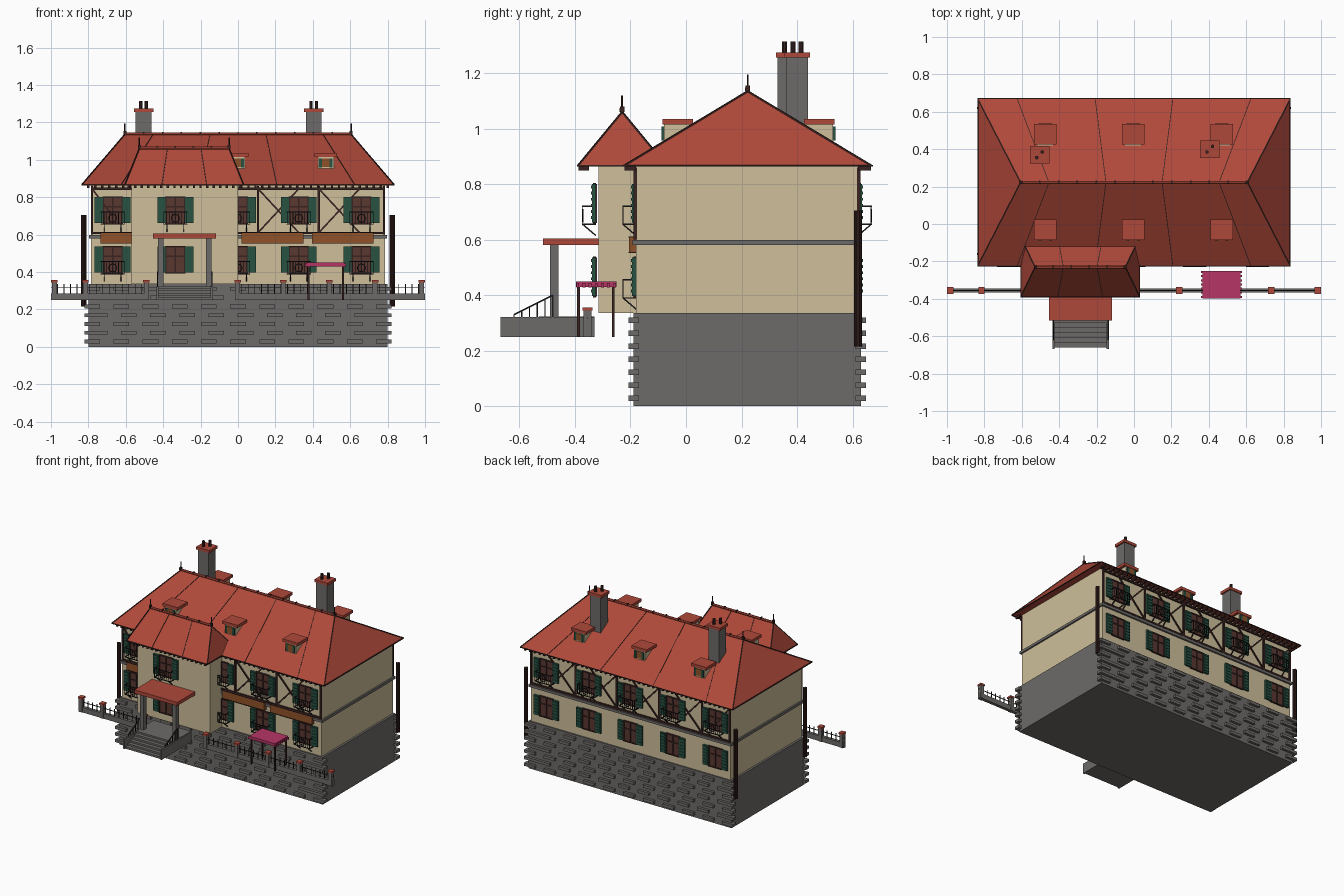
import bpy, bmesh, math
from mathutils import Vector, Matrix

if "Cube" in bpy.data.objects:
    bpy.data.objects.remove(bpy.data.objects["Cube"])

COLOURS = {
    "roof red": (0.43, 0.066, 0.042), "cream plaster": (0.62, 0.52, 0.33),
    "grey stone": (0.155, 0.147, 0.14), "dark timber": (0.04, 0.017, 0.015),
    "shutter green": (0.02, 0.085, 0.055), "window brown": (0.10, 0.038, 0.03),
    "orange wood": (0.28, 0.085, 0.022), "awning magenta": (0.47, 0.035, 0.13),
    "black iron": (0.012, 0.012, 0.013),
}
mats = {}
for label, rgb in COLOURS.items():
    m = bpy.data.materials.new(label)
    m.use_nodes = True
    m.diffuse_color = (*rgb, 1)
    m.node_tree.nodes["Principled BSDF"].inputs["Base Color"].default_value = (*rgb, 1)
    mats[label] = m
RED, CREAM, STONE, TIMBER, GREEN, BROWN, ORANGE, MAGENTA, IRON = COLOURS

# Each part gathers its pieces in one mesh
parts = {}


def part(name, mat):
    return parts.setdefault(name, (bmesh.new(), mat))[0]


def box(name, mat, x, y, z):
    """Box from three (low, high) ranges."""
    size = [abs(b - a) for a, b in (x, y, z)]
    mid = [(a + b) / 2 for a, b in (x, y, z)]
    bmesh.ops.create_cube(part(name, mat), matrix=Matrix.Translation(mid) @ Matrix.Diagonal((*size, 1)))


def bar(name, mat, p, q, w, sides=4):
    """Straight rod of width w from p to q."""
    p, q = Vector(p), Vector(q)
    turn = (q - p).to_track_quat('Z', 'Y').to_matrix().to_4x4()
    r = w / 2 / math.cos(math.pi / sides)
    bmesh.ops.create_cone(part(name, mat), cap_ends=True, segments=sides, radius1=r, radius2=r, depth=(q - p).length,
                          matrix=Matrix.Translation((p + q) / 2) @ turn @ Matrix.Rotation(math.pi / sides, 4, 'Z'))


def hip_roof(name, cx, half, y0, y1, z0, ridge_half, rz, seams):
    """Hipped roof with hip strips, seams, ridge tiles and end finials."""
    ry = (y0 + y1) / 2
    bm = part(name, RED)
    a, b, c, d = [bm.verts.new((cx + sx * half, y, z0)) for sx, y in ((-1, y0), (1, y0), (1, y1), (-1, y1))]
    l, r = [bm.verts.new((cx + sx * ridge_half, ry, rz)) for sx in (-1, 1)]
    for f in ((a, b, r, l), (b, c, r), (c, d, l, r), (d, a, l), (d, c, b, a)):
        bm.faces.new(f)
    trim = name + "_seams"
    for sx in (-1, 1):
        end = Vector((cx + sx * ridge_half, ry, rz))
        for y in (y0, y1):
            bar(trim, TIMBER, (cx + sx * half, y, z0), end, 0.006)
            for top, low in seams:
                bar(trim, TIMBER, (cx + sx * low, y, z0), (cx + sx * top, ry, rz), 0.004)
        bar(trim, TIMBER, (cx + sx * half, y0, z0), (cx + sx * half, y1, z0), 0.006)
        bar(name + "_finials", TIMBER, end, end + Vector((0, 0, 0.06)), 0.007, 6)
        box(name + "_finials", TIMBER, (end.x - .008, end.x + .008), (ry - .008, ry + .008), (rz, rz + .02))
    for y in (y0, y1):
        bar(trim, TIMBER, (cx - half, y, z0), (cx + half, y, z0), 0.006)
    bar(name + "_ridge", RED, (cx - ridge_half, ry, rz + .003), (cx + ridge_half, ry, rz + .003), 0.014, 6)
    n = round(ridge_half / 0.05)
    for i in range(n + 1):
        x = cx - ridge_half + 2 * ridge_half * i / n
        box(name + "_ridge_knobs", TIMBER, (x - .004, x + .004), (ry - .009, ry + .009), (rz, rz + .014))


def window(x, wall, s, z):
    """Shuttered window on a wall facing s in y, sill at z."""
    def out(a, b):
        return (wall + s * a, wall + s * b)
    h = z + 0.14
    box("window_panes", BROWN, (x - .05, x + .05), out(-.005, .006), (z, h))
    for dx in (-.05, 0, .05):
        box("window_frames", TIMBER, (x + dx - .004, x + dx + .004), out(0, .011), (z, h))
    for dz in (0, .09, .14):
        box("window_frames", TIMBER, (x - .054, x + .054), out(0, .01), (z + dz - .004, z + dz + .004))
    for sx in (-1, 1):
        c = x + sx * .074
        box("shutters", GREEN, (c - .022, c + .022), out(0, .014), (z + .002, h))
        for i in range(6):
            zz = z + .015 + i * .022
            box("shutters", GREEN, (c - .017, c + .017), out(0, .018), (zz, zz + .01))


def balcony(x, wall, s, z):
    """Iron window balcony with its floor at z."""
    w, o, t = .062, wall + s * .047, z + .065
    name = "balconies"
    for zz in (z, t):
        bar(name, IRON, (x - w, o, zz), (x + w, o, zz), .005)
        for sx in (-1, 1):
            bar(name, IRON, (x + sx * w, wall, zz), (x + sx * w, o, zz), .005)
    for i in range(9):
        bx = x - w + i * w / 4
        bar(name, IRON, (bx, o, z), (bx, o, t), .003)
    for i in range(8):
        a, b = [math.pi * (i + k) / 4 for k in (0, 1)]
        bar(name, IRON, (x + .022 * math.cos(a), o, z + .032 + .022 * math.sin(a)),
            (x + .022 * math.cos(b), o, z + .032 + .022 * math.sin(b)), .005)
    for sx in (-1, 1):
        bar(name, IRON, (x + sx * .045, wall, z - .04), (x + sx * .045, o, z), .005)


FRONT, BACK, BAY = -.18, .62, -.315
BAY_X = (-.57, 0)

# Main masses
box("stone_base", STONE, (-.8, .8), (FRONT - .01, BACK + .01), (0, .335))
box("main_walls", CREAM, (-.785, .785), (FRONT, BACK), (.335, .866))
box("bay_walls", CREAM, BAY_X, (BAY, FRONT + .01), (.335, .866))
box("floor_band", STONE, (-.796, .796), (FRONT - .012, BACK + .012), (.58, .598))
hip_roof("main_roof", 0, .835, -.225, .67, .866, .605, 1.135, ((.15, .208), (.455, .625)))
hip_roof("bay_roof", -.2875, .3175, -.39, -.07, .866, .24, 1.06, ((.09, .12),))

# Staggered stone courses on front and back
for wall, s in ((FRONT - .01, -1), (BACK + .01, 1)):
    for row in range(7):
        z = .018 + row * .047
        shift = .04 if row % 2 else 0
        for col in range(11):
            x = -.78 + col * .156
            x += shift if col < 10 else -shift
            box("stone_courses", STONE, (x - .042, x + .042), (wall - s * .01, wall + s * .018), (z, z + .02))
        for sx in (-1, 1):
            box("corner_stones", STONE, (sx * .775, sx * .822), (wall - s * .02, wall + s * .018), (z, z + .02))

# Rafter tails under the eaves
for i in range(44):
    x = -.8 + i * 1.6 / 43
    for y in ((-.222, FRONT), (BACK, .667)):
        box("rafter_tails", TIMBER, (x - .006, x + .006), y, (.85, .863))
for i in range(18):
    x = -.585 + i * .595 / 17
    box("rafter_tails", TIMBER, (x - .006, x + .006), (-.387, -.35), (.85, .863))

# Windows and balconies
COLS = (-.67, -.335, 0, .325, .66)
for x in COLS:
    for z in (.395, .66):
        window(x, BACK, 1, z)
        on_bay = x == COLS[1]
        wall = BAY - .01 if on_bay else FRONT
        window(x, wall, -1, z)
        if z > .5 or not on_bay:
            balcony(x, wall, -1, z - .005)
    balcony(x, BACK, 1, .655)

# Half timbering of the upper floor
for wall, s in ((FRONT, -1), (BACK, 1)):
    y = wall + s * .003
    for z in (.608, .845):
        bar("timber_frame", TIMBER, (-.785, y, z), (.785, y, z), .012)
    for sx in (-1, 1):
        bar("timber_frame", TIMBER, (sx * .78, y, .6), (sx * .78, y, .86), .012)
    for x in COLS[:-1]:
        a, b = x + .107, x + .325
        bar("timber_frame", TIMBER, (a, y, .6), (a, y, .86), .012)
        bar("timber_frame", TIMBER, (a, y, .61), (b, y, .845), .009)
        bar("timber_frame", TIMBER, (a, y, .845), (b, y, .61), .009)
    bar("timber_frame", TIMBER, (-.78, y, .845), (-.67, y, .7), .009)

# Wooden fascia boards between the floors
for x in ((-.735, -.56), (.02, .35), (.395, .725)):
    box("fascia_boards", ORANGE, x, (FRONT - .025, FRONT), (.555, .608))
    for z in (.552, .608):
        box("fascia_trim", TIMBER, x, (FRONT - .028, FRONT), (z, z + .004))

# Dormers on both slopes
for x in (-.475, -.005, .47):
    for cy, s in ((-.03, -1), (.48, 1)):
        face = cy + s * .05
        box("dormer_bodies", CREAM, (x - .042, x + .042), (cy - s * .07, face), (.94, 1.016))
        box("dormer_caps", RED, (x - .06, x + .06), (cy - .055, cy + .055), (1.015, 1.035))
        box("dormer_windows", ORANGE, (x - .02, x + .02), (face, face + s * .006), (.96, 1.008))
        for sx in (-1, 1):
            box("dormer_shutters", GREEN, (x + sx * .02, x + sx * .036), (face, face + s * .008), (.958, 1.008))

# Chimneys with pots
for x, y in ((-.505, .37), (.405, .4)):
    box("chimneys", STONE, (x - .042, x + .042), (y - .04, y + .04), (.95, 1.258))
    box("chimney_caps", RED, (x - .052, x + .052), (y - .046, y + .046), (1.256, 1.275))
    for dx in (-.015, .015):
        bar("chimney_pots", TIMBER, (x + dx, y + dx, 1.27), (x + dx, y + dx, 1.315), .018, 8)

# Corner downpipes
for x, y in ((-.825, -.16), (-.825, .62), (.825, .62)):
    for dx in (-.008, .008):
        bar("downpipes", TIMBER, (x + dx, y, .215), (x + dx, y, .705), .014, 8)
        bar("downpipes", TIMBER, (x, y + dx, .215), (x, y + dx, .705), .014, 8)

# Terrace wall with piers and iron spikes
for x0, x1 in ((-1, -.48), (-.015, 1)):
    box("terrace_wall", STONE, (x0, x1), (-.366, -.344), (.25, .286))
    n = round((x1 - x0) / .035)
    for i in range(1, n):
        x = x0 + (x1 - x0) * i / n
        bar("terrace_spikes", IRON, (x, -.355, .28), (x, -.355, .335), .004)
    bar("terrace_spikes", IRON, (x0, -.355, .318), (x1, -.355, .318), .004)
for x in (-.982, -.815, -.49, -.002, .242, .488, .733, .982):
    box("terrace_piers", STONE, (x - .013, x + .013), (-.37, -.34), (.25, .346))
    box("pier_caps", RED, (x - .017, x + .017), (-.373, -.337), (.344, .356))

# Entrance steps, railings and porch
for i in range(6):
    box("entrance_steps", STONE, (-.425, -.14), (-.66 + i * .026, -.33), (.25, .264 + i * .012))
for x in (-.43, -.14):
    box("step_cheeks", STONE, (x - .006, x + .006), (-.668, -.33), (.25, .322))
    bar("step_railings", IRON, (x, -.62, .33), (x, -.48, .4), .006)
    for i in range(6):
        y = -.62 + i * .028
        bar("step_railings", IRON, (x, y, .32), (x, y, .33 + i * .014), .004)
for x in (-.413, -.157):
    box("porch_posts", STONE, (x - .014, x + .014), (-.49, -.46), (.32, .58))
box("porch_roof", RED, (-.455, -.118), (-.515, BAY + .01), (.58, .605))

# Terrace awning
box("awning", MAGENTA, (.365, .57), (-.397, -.25), (.43, .45))
for x in (.376, .562):
    for y in (-.387, -.262):
        box("awning_posts", TIMBER, (x - .005, x + .005), (y - .005, y + .005), (.25, .435))
for i in range(7):
    y = -.39 + i * .0222
    for x in (.362, .573):
        box("awning_fringe", MAGENTA, (x - .005, x + .005), (y - .005, y + .005), (.428, .444))

for name, (bm, mat) in parts.items():
    bmesh.ops.recalc_face_normals(bm, faces=bm.faces)
    mesh = bpy.data.meshes.new(name)
    bm.to_mesh(mesh)
    bm.free()
    mesh.materials.append(mats[mat])
    bpy.context.collection.objects.link(bpy.data.objects.new(name, mesh))
